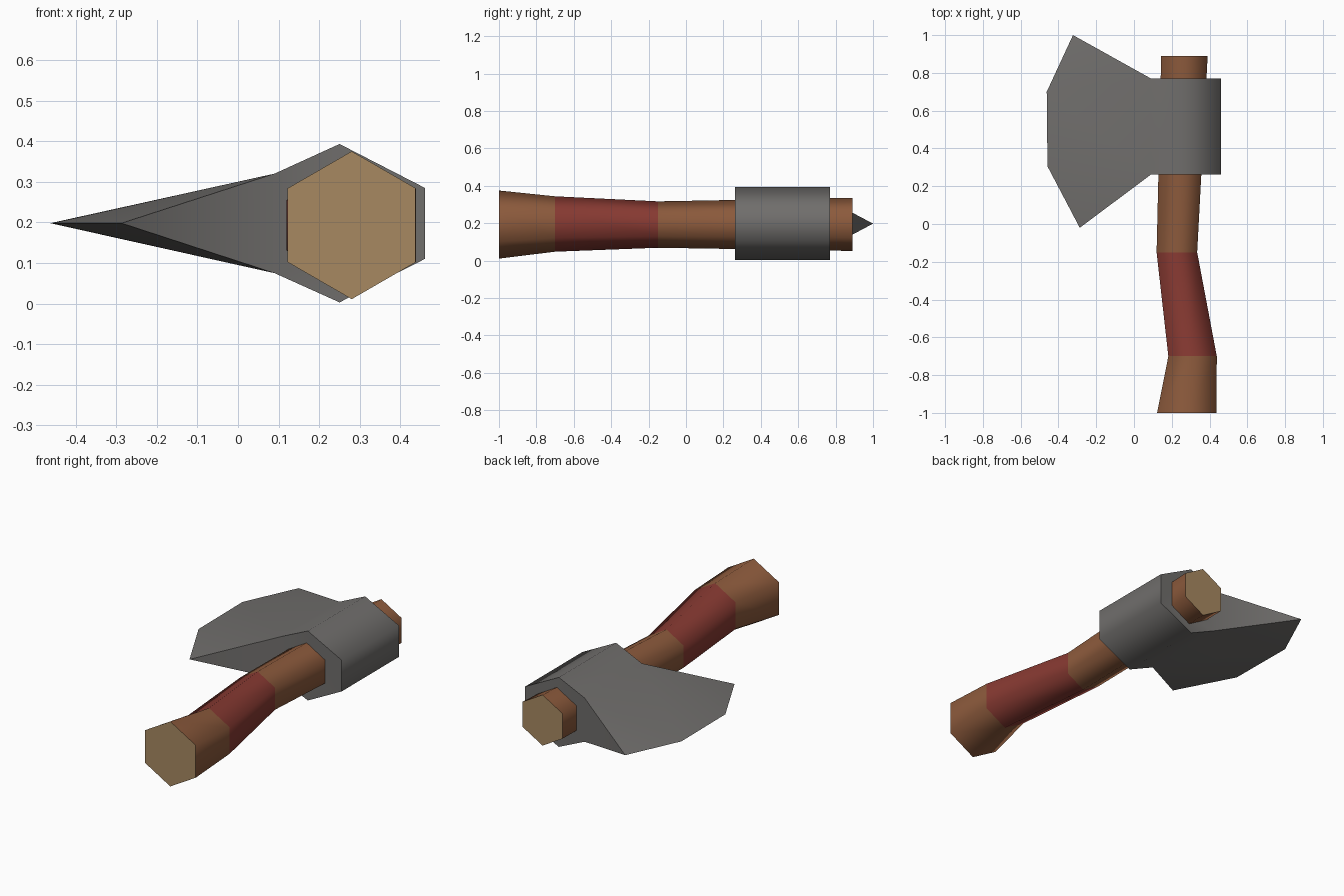
import bpy, bmesh, math

if "Cube" in bpy.data.objects:
    bpy.data.objects.remove(bpy.data.objects["Cube"])


def material(name, rgb):
    m = bpy.data.materials.new(name)
    m.diffuse_color = (*rgb, 1)
    m.use_nodes = True
    m.node_tree.nodes["Principled BSDF"].inputs["Base Color"].default_value = m.diffuse_color
    return m


wood = material("brown wood", (0.262, 0.102, 0.045))
wrap = material("red wrap", (0.246, 0.042, 0.032))
cut_wood = material("tan end grain", (0.386, 0.25, 0.12))
metal = material("grey metal", (0.162, 0.156, 0.150))


def finish(name, bm, mats):
    bmesh.ops.recalc_face_normals(bm, faces=bm.faces)
    me = bpy.data.meshes.new(name)
    bm.to_mesh(me)
    bm.free()
    for m in mats:
        me.materials.append(m)
    ob = bpy.data.objects.new(name, me)
    bpy.context.collection.objects.link(ob)
    bpy.ops.object.select_all(action='DESELECT')
    ob.select_set(True)
    bpy.context.view_layer.objects.active = ob
    bpy.ops.object.shade_smooth_by_angle(angle=math.radians(67))
    return ob


# Handle: six-sided rings (y, centre x, centre z, radius) along a bent path
bm = bmesh.new()
rings = []
for y, cx, cz, r in [(-1, 0.28, 0.193, 0.182), (-0.70, 0.31, 0.196, 0.148),
                     (-0.15, 0.227, 0.193, 0.124), (0.89, 0.267, 0.194, 0.142)]:
    rings.append([bm.verts.new((cx + r * math.sin(a * math.pi / 3), y,
                                cz + r * math.cos(a * math.pi / 3))) for a in range(6)])
for k, (a, b) in enumerate(zip(rings, rings[1:])):
    for i in range(6):
        j = (i + 1) % 6
        f = bm.faces.new((a[i], a[j], b[j], b[i]))
        f.material_index = 1 if k == 1 else 0      # wrapped grip section
for ring in (rings[0], rings[-1]):
    bm.faces.new(ring).material_index = 2          # bare end grain
finish("handle", bm, [wood, wrap, cut_wood])

# Axe head: six-sided socket whose flat side tapers out into the blade
bm = bmesh.new()
profile = [(0.09, 0.32), (0.25, 0.393), (0.46, 0.285),
           (0.46, 0.11), (0.25, 0.003), (0.09, 0.075)]
front = [bm.verts.new((x, 0.262, z)) for x, z in profile]
back = [bm.verts.new((x, 0.77, z)) for x, z in profile]
bm.faces.new(front)
bm.faces.new(back)
for i in range(5):
    bm.faces.new((front[i], front[i + 1], back[i + 1], back[i]))
# Cutting edge, from front tip to back tip
edge = [bm.verts.new((x, y, 0.198)) for x, y in
        [(-0.287, -0.02), (-0.458, 0.305), (-0.462, 0.70), (-0.323, 1.0)]]
for i in (0, 5):                                   # upper and lower cheeks
    bm.faces.new((front[i], edge[0], edge[1]))
    bm.faces.new((front[i], edge[1], edge[2], back[i]))
    bm.faces.new((back[i], edge[2], edge[3]))
for side, tip in ((front, edge[0]), (back, edge[3])):
    bm.faces.new((side[0], side[5], tip))
finish("axe_head", bm, [metal])
